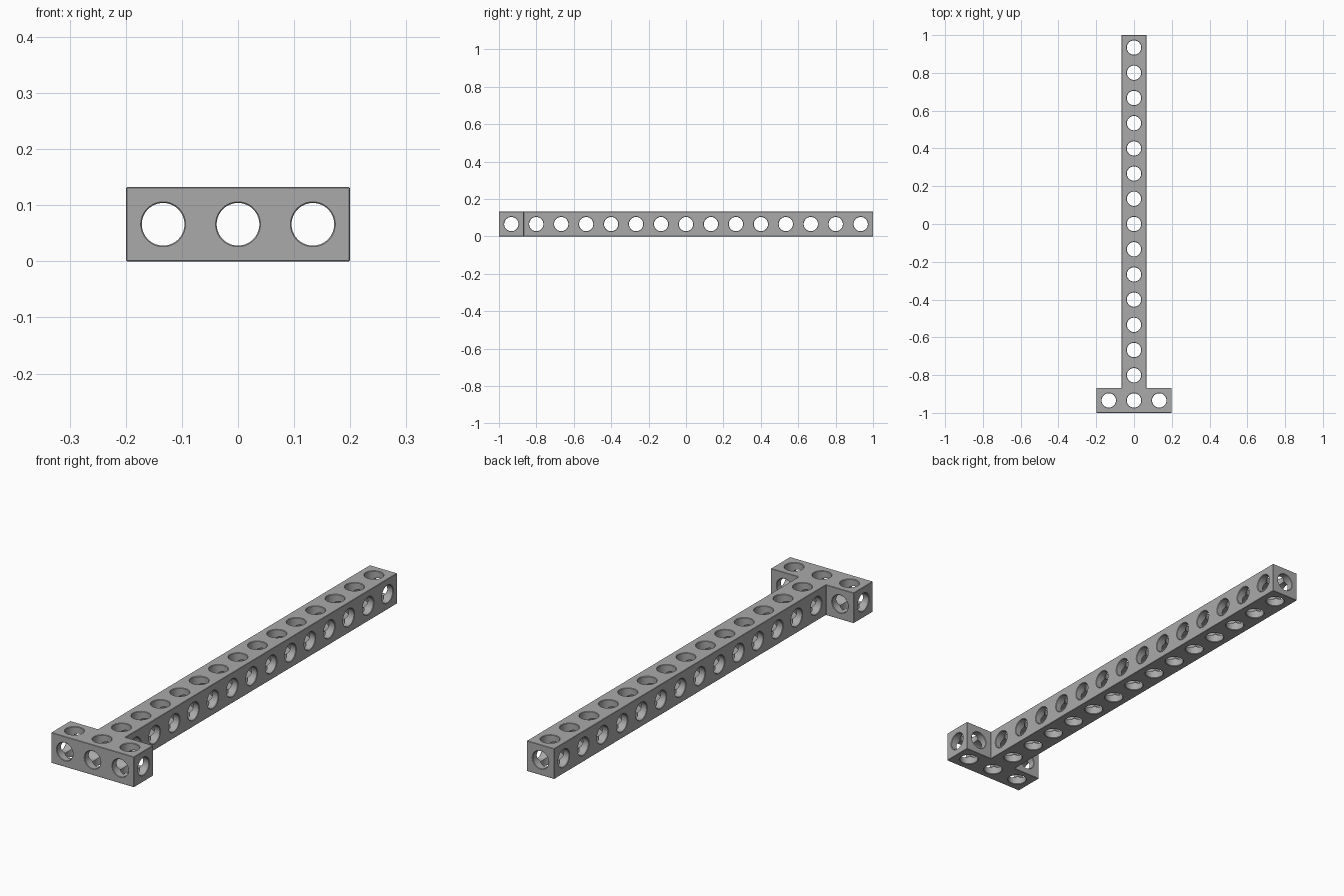
import bpy, bmesh, math
from mathutils import Vector

cube = bpy.data.objects.get("Cube")
if cube:
    bpy.data.objects.remove(cube, do_unlink=True)

BAR = 0.132                    # thickness of the square bar
HALF = BAR / 2
COUNT = 15                     # holes along the stem
PITCH = (2 - BAR) / (COUNT - 1)
RADIUS = 0.038
LIP = 0.002                    # chamfer at hole mouths and edges
SIDES = 48
FRONT = -1 + HALF              # y of the cross bar centre line


def make_object(name, bm):
    bmesh.ops.recalc_face_normals(bm, faces=bm.faces)
    mesh = bpy.data.meshes.new(name)
    bm.to_mesh(mesh)
    bm.free()
    obj = bpy.data.objects.new(name, mesh)
    bpy.context.collection.objects.link(obj)
    return obj


def add_drill(bm, axis, centre, half_length):
    """Cylinder along an axis, flared where it leaves the bar."""
    over = 0.004
    profile = [(half_length + over, RADIUS + LIP + over), (half_length - LIP, RADIUS)]
    profile += [(-d, r) for d, r in reversed(profile)]
    along = Vector([float(i == axis) for i in range(3)])
    u = Vector([float(i == (axis + 1) % 3) for i in range(3)])
    v = along.cross(u)
    rings = []
    for d, r in profile:
        ring = []
        for i in range(SIDES):
            a = math.tau * (i + 0.5) / SIDES
            ring.append(bm.verts.new(
                Vector(centre) + along * d + (u * math.cos(a) + v * math.sin(a)) * r))
        rings.append(ring)
    for low, high in zip(rings, rings[1:]):
        for i in range(SIDES):
            j = (i + 1) % SIDES
            bm.faces.new((low[i], low[j], high[j], high[i]))
    bm.faces.new(rings[0])
    bm.faces.new(rings[-1])


# T-shaped solid bar
wide = PITCH + HALF
outline = [(-wide, -1), (wide, -1), (wide, -1 + BAR), (HALF, -1 + BAR), (HALF, 1)]
outline += [(-x, y) for x, y in reversed(outline[2:])]
bm = bmesh.new()
base = bm.faces.new([bm.verts.new((x, y, 0)) for x, y in outline])
top = bmesh.ops.extrude_face_region(bm, geom=[base])["geom"]
bmesh.ops.translate(bm, vec=(0, 0, BAR), verts=[g for g in top if isinstance(g, bmesh.types.BMVert)])
bmesh.ops.recalc_face_normals(bm, faces=bm.faces)
bmesh.ops.bevel(bm, geom=bm.edges[:], offset=LIP * 0.75, segments=1, affect='EDGES')
beam = make_object("perforated_t_beam", bm)

# Drills for each direction
drills = [bmesh.new() for _ in range(3)]
for i in range(COUNT):
    y = FRONT + i * PITCH
    add_drill(drills[0], 0, (0, y, HALF), wide if i == 0 else HALF)
    add_drill(drills[2], 2, (0, y, HALF), HALF)
add_drill(drills[1], 1, (0, 0, HALF), 1)
for side in (-1, 1):
    for axis in (1, 2):
        add_drill(drills[axis], axis, (side * PITCH, FRONT, HALF), HALF)

cutters = []
for axis, bm in zip("xyz", drills):
    cutter = make_object("drill_" + axis, bm)
    cutter.hide_render = True
    cutters.append(cutter)
    mod = beam.modifiers.new("holes_" + axis, 'BOOLEAN')
    mod.operation = 'DIFFERENCE'
    mod.solver = 'EXACT'
    mod.object = cutter

# Bake the holes and drop the drills
bpy.context.view_layer.update()
graph = bpy.context.evaluated_depsgraph_get()
drilled = bpy.data.meshes.new_from_object(beam.evaluated_get(graph))
beam.modifiers.clear()
beam.data = drilled
for cutter in cutters:
    bpy.data.objects.remove(cutter, do_unlink=True)

# Plain grey finish
grey = bpy.data.materials.new("grey")
grey.use_nodes = True
colour = (0.4, 0.4, 0.4, 1)
grey.diffuse_color = colour
grey.node_tree.nodes["Principled BSDF"].inputs["Base Color"].default_value = colour
drilled.materials.clear()
drilled.materials.append(grey)
for face in drilled.polygons:
    face.material_index = 0

bpy.ops.object.select_all(action='DESELECT')
beam.select_set(True)
bpy.context.view_layer.objects.active = beam
bpy.ops.object.shade_smooth_by_angle(angle=math.radians(30))
